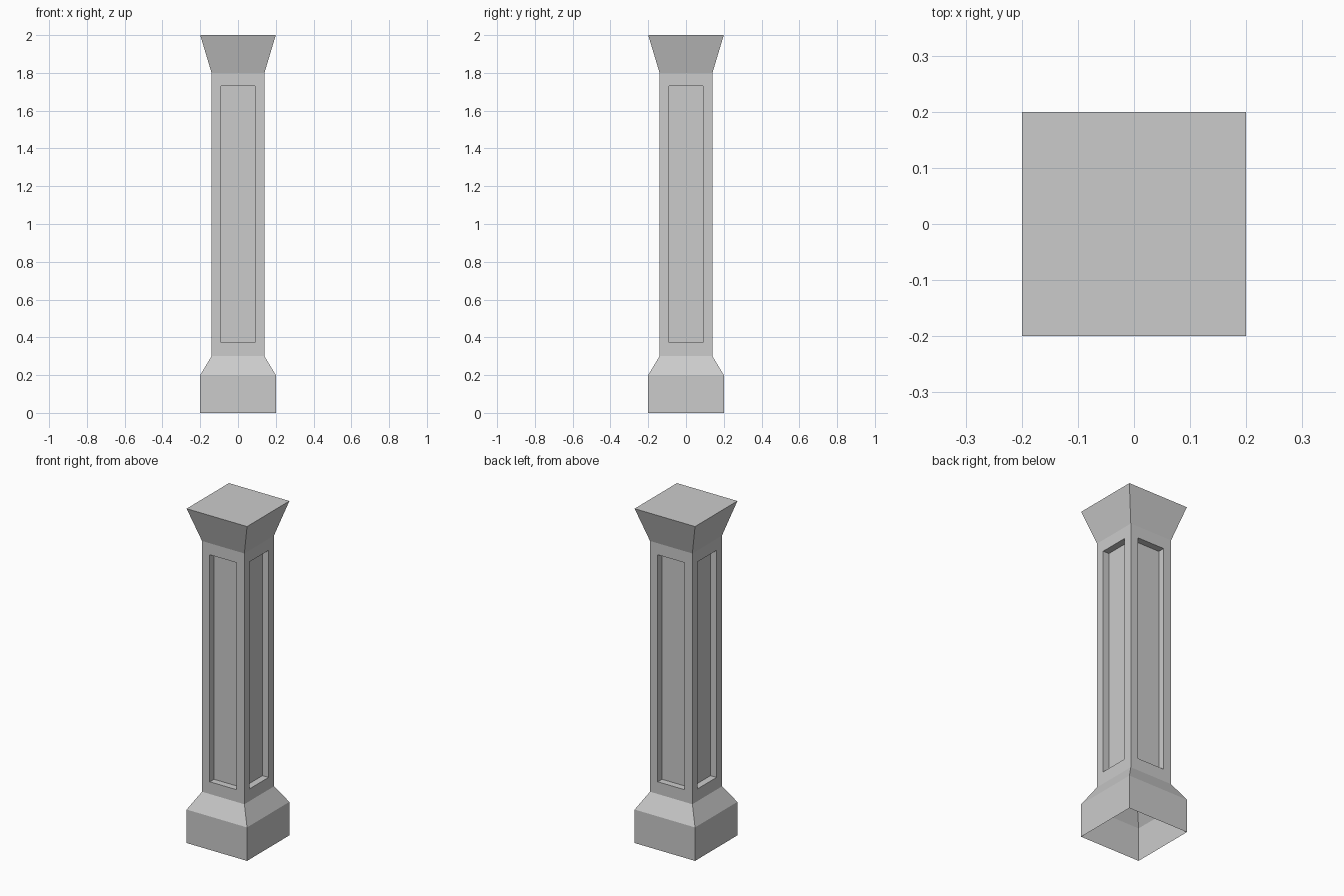
import bpy, bmesh

if "Cube" in bpy.data.objects:
    bpy.data.objects.remove(bpy.data.objects["Cube"])

# Square profile rings: (half width, height)
PROFILE = [(0.20, 0.0), (0.20, 0.2), (0.14, 0.3), (0.14, 1.8), (0.20, 2.0)]
PANEL_BOTTOM, PANEL_TOP = 0.373, 1.731
RIM, DEPTH = 0.051, 0.04

bm = bmesh.new()
rings = [[bm.verts.new((sx * w, sy * w, z))
          for sx, sy in ((-1, -1), (1, -1), (1, 1), (-1, 1))]
         for w, z in PROFILE]

# Plinth, chamfer, shaft and flared capital (underside stays open)
shaft = []
for level, (low, high) in enumerate(zip(rings, rings[1:])):
    for i in range(4):
        j = (i + 1) % 4
        face = bm.faces.new((low[i], low[j], high[j], high[i]))
        if level == 2:
            shaft.append(face)
bm.faces.new(rings[-1])
bm.normal_update()

# Recessed panel on each shaft side
bmesh.ops.inset_individual(bm, faces=shaft, thickness=RIM, use_even_offset=True)
for face in shaft:
    for v in face.verts:
        v.co.z = PANEL_TOP if v.co.z > 1 else PANEL_BOTTOM
bm.normal_update()
for face in bmesh.ops.extrude_discrete_faces(bm, faces=shaft)["faces"]:
    inward = -face.normal * DEPTH
    rim = [l.vert for l in face.loops]
    old = [v.co.copy() for v in rim]
    outer = [bm.verts.new(c) for c in old]
    for v in rim:
        v.co += inward
    for i in range(4):
        j = (i + 1) % 4
        bm.faces.new((outer[i], outer[j], rim[j], rim[i]))
bmesh.ops.remove_doubles(bm, verts=bm.verts[:], dist=0.0001)
bm.normal_update()

mesh = bpy.data.meshes.new("pillar")
bm.to_mesh(mesh)
bm.free()
bpy.context.collection.objects.link(bpy.data.objects.new("pillar", mesh))
